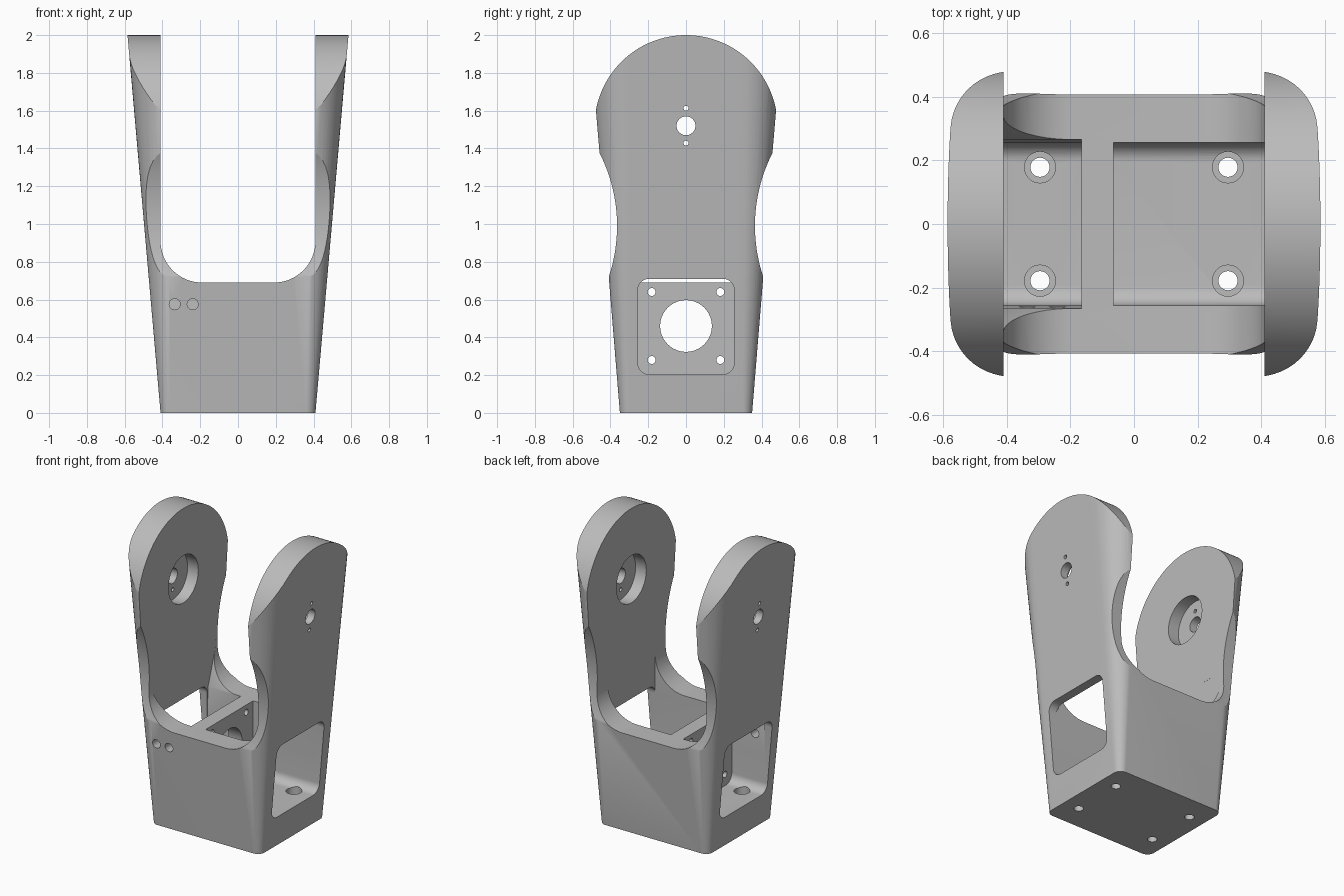
import bpy, bmesh
from math import sin, cos, pi, sqrt, radians

if "Cube" in bpy.data.objects:
    bpy.data.objects.remove(bpy.data.objects["Cube"], do_unlink=True)

grey = bpy.data.materials.new("plain grey")
grey.use_nodes = True
grey.diffuse_color = (0.5, 0.5, 0.5, 1)
grey.node_tree.nodes["Principled BSDF"].inputs["Base Color"].default_value = (0.5, 0.5, 0.5, 1)


def arc(cx, cy, r, start, end, n):
    """Points on an arc, angles in degrees."""
    angles = [radians(start + (end - start) * i / n) for i in range(n + 1)]
    return [(cx + r * cos(t), cy + r * sin(t)) for t in angles]


def rounded_rect(cx, cy, hx, hy, r, n=10):
    pts = []
    for sx, sy, a in ((1, 1, 0), (-1, 1, 90), (-1, -1, 180), (1, -1, 270)):
        pts += arc(cx + sx * (hx - r), cy + sy * (hy - r), r, a, a + 90, n)
    return pts


def loft(name, low, high, axis, a, b):
    """Solid between two matching outlines placed at a and b along an axis."""
    place = {"x": lambda p, d: (d, p[0], p[1]),
             "y": lambda p, d: (p[0], d, p[1]),
             "z": lambda p, d: (p[0], p[1], d)}[axis]
    bm = bmesh.new()
    lo = [bm.verts.new(place(p, a)) for p in low]
    hi = [bm.verts.new(place(p, b)) for p in high]
    bm.faces.new(lo)
    bm.faces.new(hi)
    for i in range(len(lo)):
        j = (i + 1) % len(lo)
        bm.faces.new((lo[i], lo[j], hi[j], hi[i]))
    bmesh.ops.recalc_face_normals(bm, faces=bm.faces)
    mesh = bpy.data.meshes.new(name)
    bm.to_mesh(mesh)
    bm.free()
    mesh.materials.append(grey)
    obj = bpy.data.objects.new(name, mesh)
    bpy.context.collection.objects.link(obj)
    return obj


def boolean(cutter, operation="DIFFERENCE"):
    """Apply a cutter to the bracket and discard it."""
    mod = bracket.modifiers.new("cut", "BOOLEAN")
    mod.operation = operation
    mod.solver = "EXACT"
    mod.object = cutter
    bpy.context.view_layer.objects.active = bracket
    bpy.ops.object.modifier_apply(modifier=mod.name)
    bpy.data.objects.remove(cutter, do_unlink=True)


def cut(points, axis, a, b):
    boolean(loft("cutter", points, points, axis, a, b))


def drill(u, v, r, axis, a, b, n=32):
    cut(arc(u, v, r, 0, 360, n)[:-1], axis, a, b)


# Tapered body whose corner radius grows with height
def section(z):
    return rounded_rect(0, 0, 0.41 + 0.0875 * z, 0.35 + 0.082 * z, 0.05 + 0.08 * z, 12)


bracket = loft("yoke_bracket", section(0), section(2.05), "z", 0, 2.05)

# Side silhouette: round heads and a narrow waist
waist = []
for i in range(25):
    z = 0.68 + 0.72 * i / 24
    waist.append((1.215 - sqrt(0.85 ** 2 - (z - 0.99) ** 2), z))
half = [(0.6, -0.1), (0.6, 0.68)] + waist + arc(0, 1.515, 0.485, 0, 90, 32)
outline = half + [(-y, z) for y, z in reversed(half[:-1])]
boolean(loft("silhouette", outline, outline, "x", -1, 1), "INTERSECT")

# U-shaped gap between the two arms
gap = [(0.41, 2.2), (-0.41, 2.2)]
gap += arc(-0.19, 0.91, 0.22, 180, 270, 16) + arc(0.19, 0.91, 0.22, 270, 360, 16)
cut(gap, "y", -1, 1)

# Side windows and pockets, leaving a cross wall between them
window = rounded_rect(0, 0.457, 0.255, 0.253, 0.06)
cut(window, "x", -0.165, -0.9)
cut(window, "x", -0.065, 0.9)

# Open pocket tops: straight on one side, flared on the other
cut([(-0.255, 0.45), (0.255, 0.45), (0.255, 1.0), (-0.255, 1.0)], "x", -0.065, 0.4102)
flare = [(0.255, 0.45), (0.265, 0.69), (0.34, 0.91), (0.35, 1.0)]
cut(flare + [(-y, z) for y, z in reversed(flare)], "x", -0.4102, -0.165)

# Motor opening and its screw holes in the cross wall
drill(0, 0.46, 0.137, "x", -0.25, 0.02, 48)
for y in (-0.182, 0.182):
    for z in (0.28, 0.64):
        drill(y, z, 0.021, "x", -0.25, 0.02, 20)

# Counterbored mounting holes in the floor
for x in (-0.295, 0.295):
    for y in (-0.178, 0.178):
        drill(x, y, 0.03, "z", -0.1, 0.3)
        drill(x, y, 0.049, "z", 0.13, 0.3)

# Two cable holes through the front wall
for x in (-0.335, -0.24):
    drill(x, 0.575, 0.029, "y", -0.6, -0.2)

# Pivot holes with inner recesses and small screws in both arms
for s in (-1, 1):
    drill(0, 1.52, 0.16, "x", s * 0.3, s * 0.49, 48)
    drill(0, 1.52, 0.05, "x", s * 0.3, s * 0.8)
    for z in (1.428, 1.613):
        drill(0, z, 0.013, "x", s * 0.3, s * 0.8, 16)

# Smooth shading with sharp edges kept
bpy.ops.object.select_all(action="DESELECT")
bracket.select_set(True)
bpy.context.view_layer.objects.active = bracket
bpy.ops.object.shade_smooth_by_angle(angle=radians(25))
